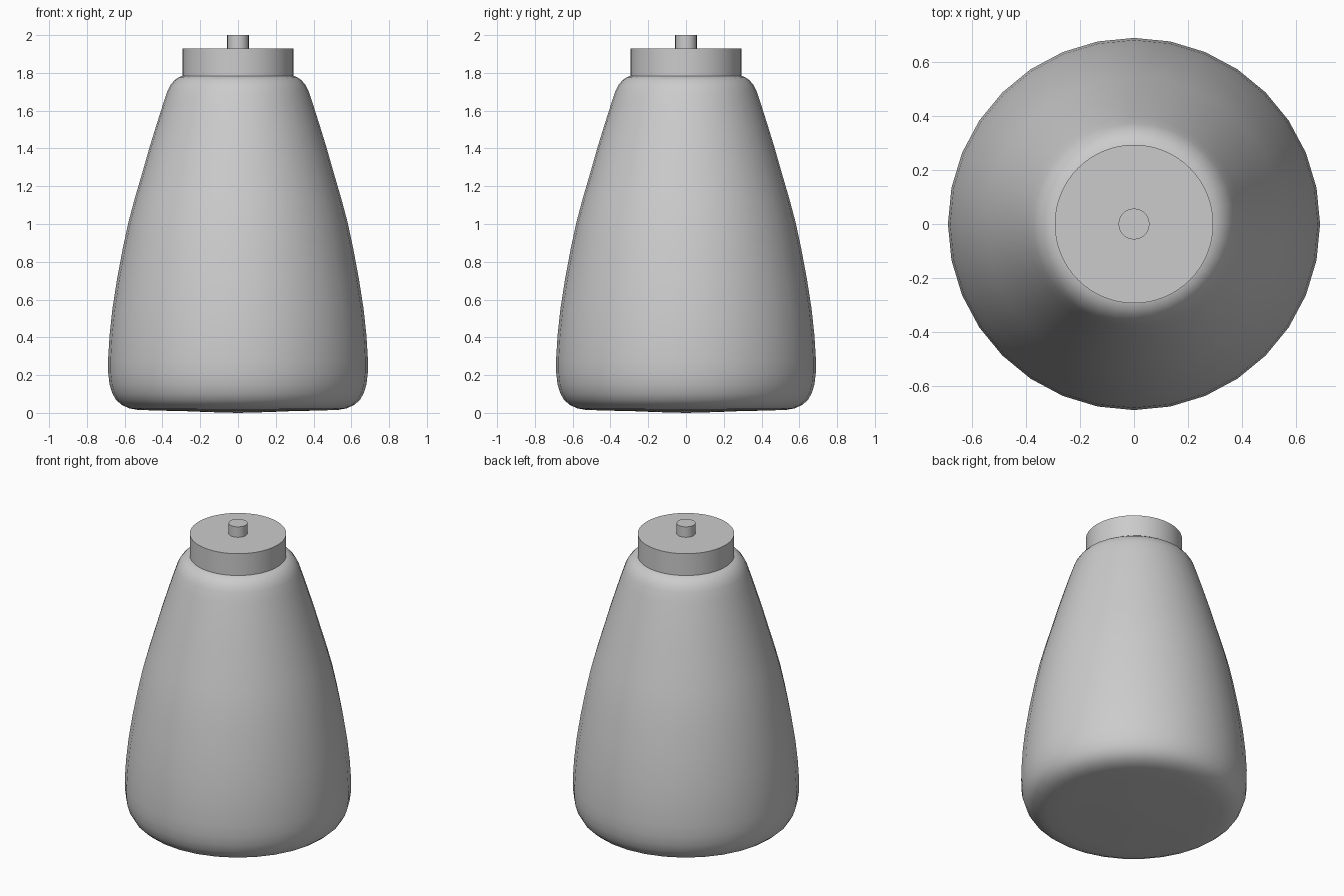
import bpy, bmesh, math

if "Cube" in bpy.data.objects:
    bpy.data.objects.remove(bpy.data.objects["Cube"])


def lathe(name, profile, segments, angle):
    """Revolve an (r, z) profile about z; the first and last points sit on the axis."""
    bm = bmesh.new()
    rings = []
    for r, z in profile[1:-1]:
        rings.append([bm.verts.new((r * math.cos(2 * math.pi * i / segments),
                                    r * math.sin(2 * math.pi * i / segments), z))
                      for i in range(segments)])
    bottom = bm.verts.new((0, 0, profile[0][1]))
    top = bm.verts.new((0, 0, profile[-1][1]))
    for i in range(segments):
        j = (i + 1) % segments
        bm.faces.new((bottom, rings[0][j], rings[0][i]))
        bm.faces.new((top, rings[-1][i], rings[-1][j]))
        for a, b in zip(rings, rings[1:]):
            bm.faces.new((a[i], a[j], b[j], b[i]))
    mesh = bpy.data.meshes.new(name)
    bm.to_mesh(mesh)
    bm.free()
    obj = bpy.data.objects.new(name, mesh)
    bpy.context.collection.objects.link(obj)
    bpy.ops.object.select_all(action='DESELECT')
    obj.select_set(True)
    bpy.context.view_layer.objects.active = obj
    bpy.ops.object.shade_smooth_by_angle(angle=math.radians(angle))
    return obj


def disc(name, radius, z0, z1):
    return lathe(name, [(0, z0), (radius, z0), (radius, z1), (0, z1)], 64, 30)


# Tapered body with a rounded base and shoulder
lathe("bottle_body", [
    (0, 0.0), (0.15, 0.004), (0.30, 0.010), (0.42, 0.012), (0.53, 0.016),
    (0.575, 0.024), (0.615, 0.042), (0.645, 0.068), (0.665, 0.103),
    (0.68, 0.15), (0.687, 0.21), (0.688, 0.28), (0.680, 0.41),
    (0.665, 0.55), (0.640, 0.71), (0.610, 0.87), (0.580, 1.01),
    (0.548, 1.13), (0.510, 1.26), (0.470, 1.40), (0.430, 1.53),
    (0.395, 1.64), (0.373, 1.705), (0.358, 1.735), (0.336, 1.762),
    (0.312, 1.778), (0.285, 1.786), (0.15, 1.79), (0, 1.79)], 32, 60)

# Lid and knob
disc("lid", 0.293, 1.78, 1.93)
disc("knob", 0.057, 1.92, 2.0)
